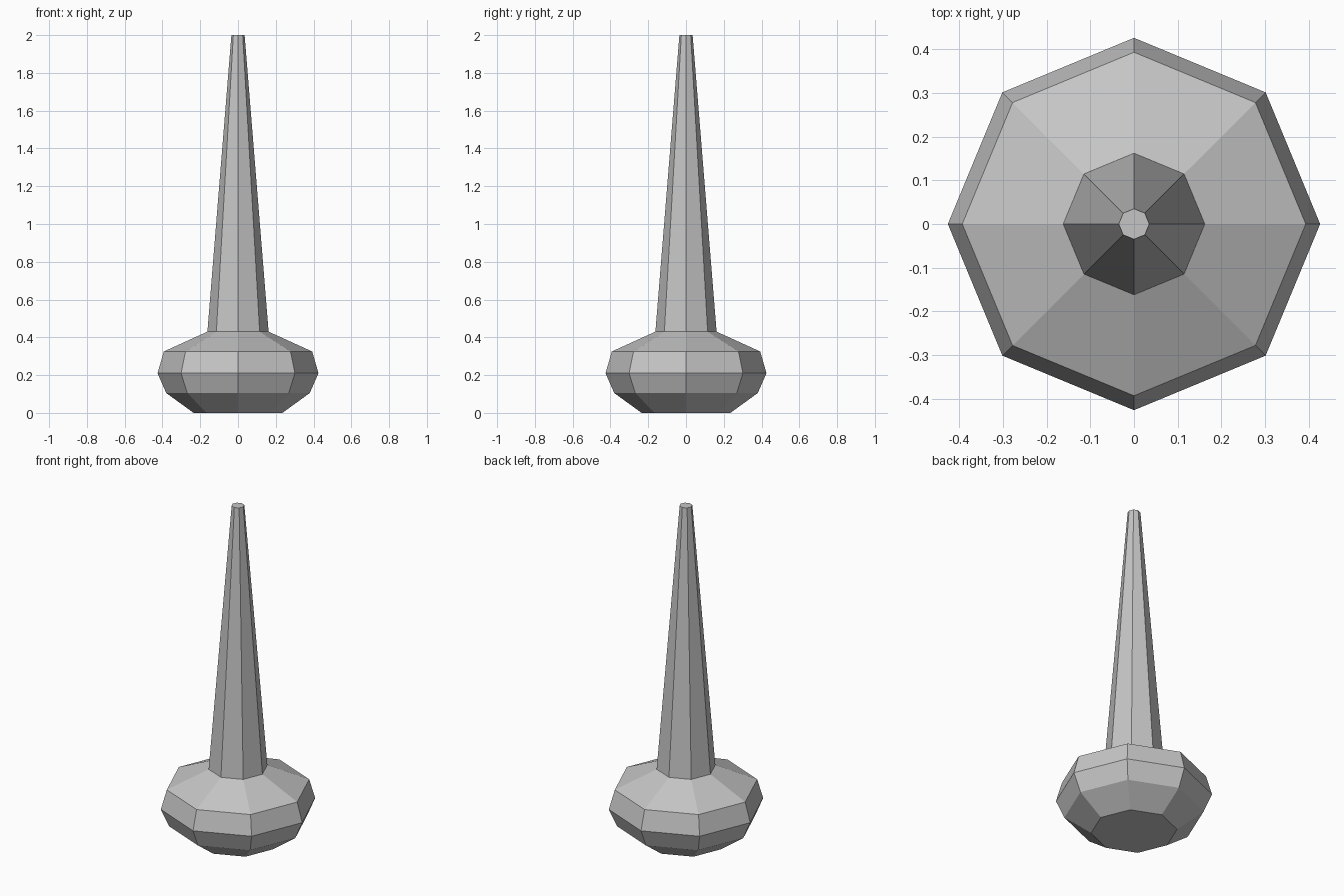
import bpy
import bmesh
from math import cos, sin, tau

cube = bpy.data.objects.get("Cube")
if cube:
    bpy.data.objects.remove(cube, do_unlink=True)

SIDES = 8

# Single stone grey
grey = bpy.data.materials.new("light_grey")
grey.use_nodes = True
colour = (0.56, 0.56, 0.56, 1)
grey.diffuse_color = colour
grey.node_tree.nodes["Principled BSDF"].inputs["Base Color"].default_value = colour


def lathe(bm, profile):
    """Stack octagonal rings with corners on the axes and bridge them."""
    rings = [[bm.verts.new((r * cos(tau * i / SIDES), r * sin(tau * i / SIDES), z))
              for i in range(SIDES)] for r, z in profile]
    for low, high in zip(rings, rings[1:]):
        for i in range(SIDES):
            j = (i + 1) % SIDES
            bm.faces.new((low[i], low[j], high[j], high[i]))
    bm.faces.new(rings[0][::-1])
    bm.faces.new(rings[-1])


# Rounded base flowing into the tapering spire
profile = [(0.235, 0), (0.38, 0.105), (0.426, 0.21),
           (0.393, 0.325), (0.162, 0.43), (0.035, 2)]
bm = bmesh.new()
lathe(bm, profile)
bmesh.ops.recalc_face_normals(bm, faces=bm.faces)
mesh = bpy.data.meshes.new("spire_with_base")
bm.to_mesh(mesh)
bm.free()
mesh.materials.append(grey)
spire = bpy.data.objects.new("spire_with_base", mesh)
bpy.context.collection.objects.link(spire)
